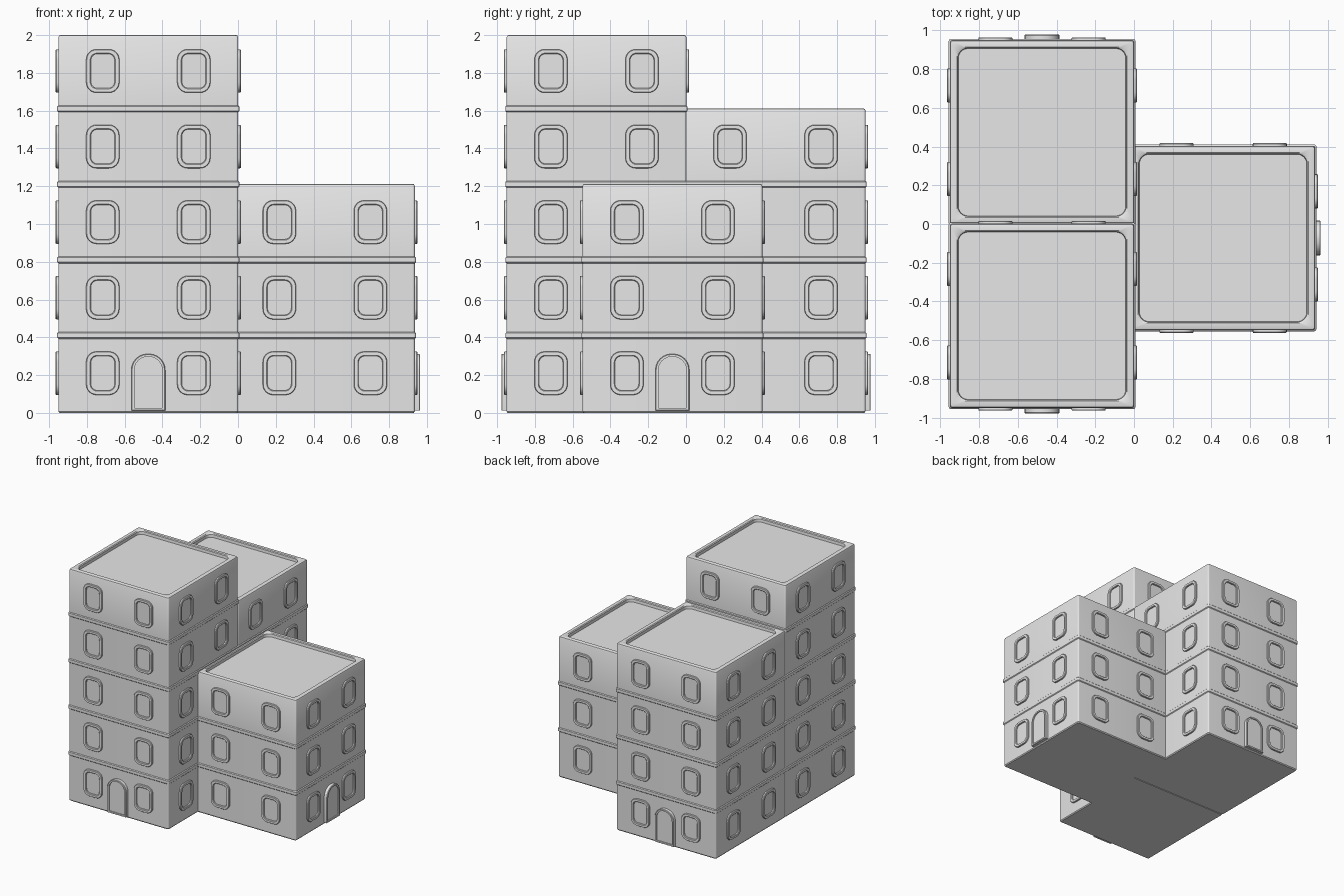
import bpy, bmesh
from math import sin, cos, pi, radians
from mathutils import Matrix, Vector

cube = bpy.data.objects.get("Cube")
if cube:
    bpy.data.objects.remove(cube)

plaster = bpy.data.materials.new("pale_grey_plaster")
plaster.use_nodes = True
grey = (0.8, 0.8, 0.8, 1)
plaster.diffuse_color = grey
plaster.node_tree.nodes["Principled BSDF"].inputs["Base Color"].default_value = grey

HALF = 0.476       # half width of a tower
STOREY = 0.4
PLINTH = 0.01


def outline(w, h, r_top, r_low, steps=6):
    """Rounded rectangle centred on the origin, counter-clockwise."""
    points = []
    corners = ((1, 1, r_top), (-1, 1, r_top), (-1, -1, r_low), (1, -1, r_low))
    for i, (sx, sy, r) in enumerate(corners):
        for k in range(steps + 1):
            a = (i + k / steps) * pi / 2
            points.append((sx * (w / 2 - r) + r * cos(a),
                           sy * (h / 2 - r) + r * sin(a)))
    return points


def loft(name, rings):
    """Skin a list of (outline, depth) rings and cap both ends."""
    bm = bmesh.new()
    loops = [[bm.verts.new((x, y, d)) for x, y in pts] for pts, d in rings]
    for a, b in zip(loops, loops[1:]):
        for i in range(len(a)):
            j = (i + 1) % len(a)
            bm.faces.new((a[i], a[j], b[j], b[i]))
    bm.faces.new(loops[0][::-1])
    bm.faces.new(loops[-1])
    mesh = bpy.data.meshes.new(name)
    bm.to_mesh(mesh)
    bm.free()
    mesh.materials.append(plaster)
    return mesh


def place(name, mesh, matrix):
    ob = bpy.data.objects.new(name, mesh)
    bpy.context.collection.objects.link(ob)
    ob.matrix_world = matrix
    return ob


def square(inset, r=0.012):
    size = 2 * (HALF - inset)
    return outline(size, size, r, r)


def tower_mesh(name, storeys, top):
    # Walls with a slim moulding at every storey joint
    rings = [(square(0.006), 0), (square(0), 0.008)]
    for i in range(1, storeys):
        z = PLINTH + i * STOREY
        rings += [(square(0), z - 0.018), (square(-0.006), z - 0.012),
                  (square(-0.006), z + 0.012), (square(0), z + 0.018)]
    # Softened parapet and sunken roof
    rings += [(square(0), top - 0.012), (square(0.004), top - 0.003),
              (square(0.012, 0.015), top), (square(0.036, 0.045), top),
              (square(0.042, 0.05), top - 0.006),
              (square(0.044, 0.05), top - 0.03)]
    return loft(name, rings)


# Window: raised rounded frame around a set-back pane
frame = outline(0.176, 0.23, 0.055, 0.055)
frame_lip = outline(0.17, 0.224, 0.052, 0.052)
pane_lip = outline(0.134, 0.19, 0.038, 0.038)
pane = outline(0.126, 0.182, 0.035, 0.035)
window = loft("window", [(frame, -0.01), (frame, 0.01), (frame_lip, 0.014),
                         (pane_lip, 0.014), (pane, 0.01), (pane, 0.001)])

# Door: arched slab with a shallow panel
arch = outline(0.18, 0.3, 0.085, 0.002)
arch_lip = outline(0.172, 0.294, 0.082, 0.002)
panel = outline(0.148, 0.27, 0.07, 0.002)
door = loft("door", [(arch, -0.01), (arch, 0.024), (arch_lip, 0.028),
                     (panel, 0.028), (panel, 0.018)])

# name, centre x, centre y, storeys, height, door direction in degrees
towers = [("front_tower", -0.475, -0.474, 5, 2.0, 0),
          ("back_tower", -0.475, 0.474, 4, 1.612, 180),
          ("side_tower", 0.46, -0.072, 3, 1.213, 90)]


def covered(point, own):
    return any(n != own and abs(point.x - x) < HALF and abs(point.y - y) < HALF
               and point.z < top for n, x, y, s, top, d in towers)


parts = []
for name, x, y, storeys, top, door_side in towers:
    base = Matrix.Translation((x, y, 0))
    parts.append(place(name, tower_mesh(name, storeys, top), base))
    for angle in (0, 90, 180, 270):
        facade = (base @ Matrix.Rotation(radians(angle), 4, "Z")
                  @ Matrix.Translation((0, -HALF, 0))
                  @ Matrix.Rotation(pi / 2, 4, "X"))
        for i in range(storeys):
            for side in (-0.241, 0.241):
                spot = facade @ Matrix.Translation((side, 0.21 + i * STOREY, 0))
                if not covered(spot @ Vector((0, 0, 0.05)), name):
                    parts.append(place(name + "_window", window, spot))
        if angle == door_side:
            spot = facade @ Matrix.Translation((0, 0.162, 0))
            parts.append(place(name + "_door", door, spot))

# Smooth rounded edges, keep the corners crisp
bpy.ops.object.select_all(action="DESELECT")
for ob in parts:
    ob.select_set(True)
bpy.context.view_layer.objects.active = parts[0]
bpy.ops.object.shade_smooth_by_angle(angle=radians(35))
